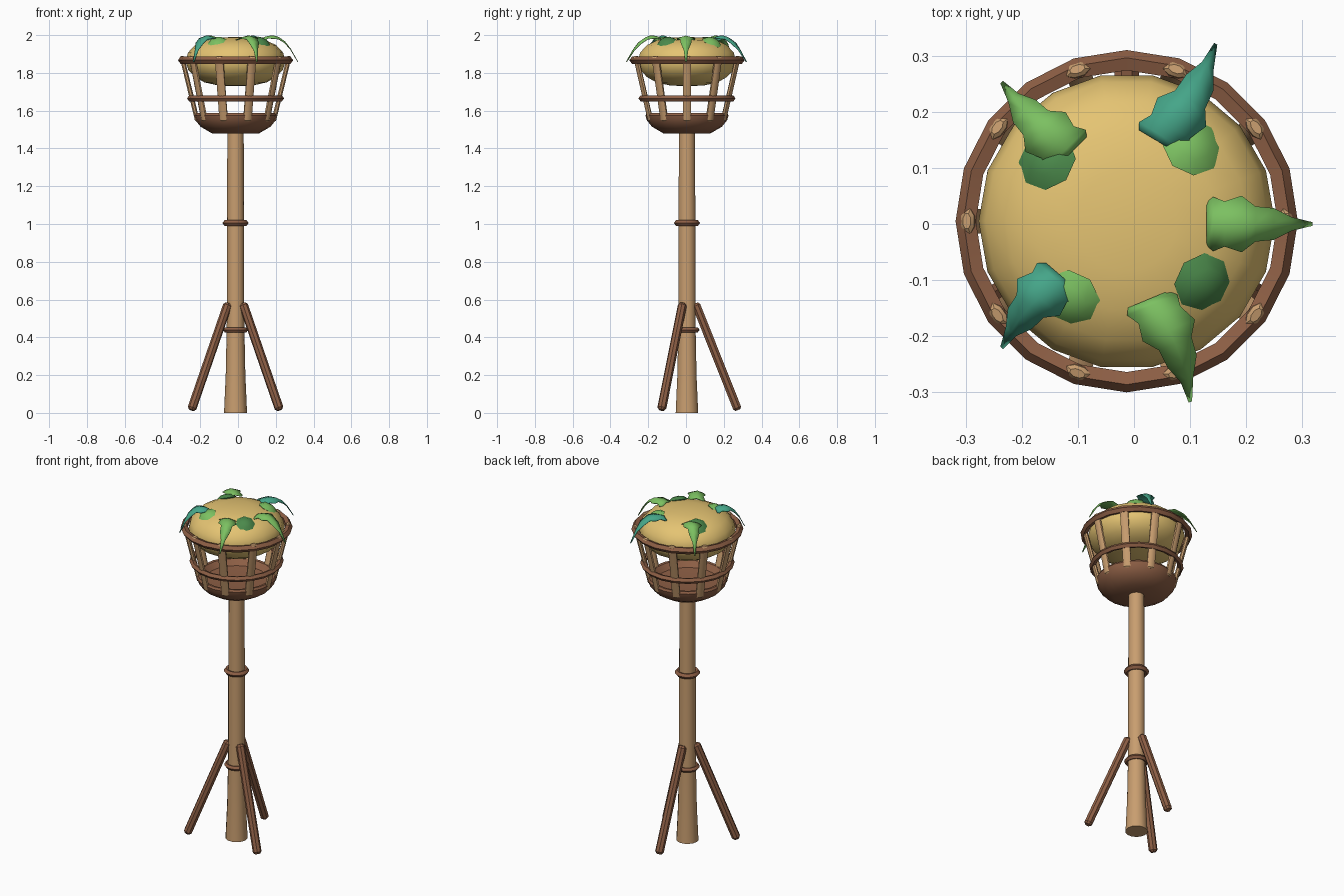
import bpy, bmesh, math
from mathutils import Vector, Matrix

if "Cube" in bpy.data.objects:
    bpy.data.objects.remove(bpy.data.objects["Cube"])

CX, CY = -0.013, 0.005   # axis of the post


def mat(name, rgb):
    m = bpy.data.materials.new(name)
    m.diffuse_color = (*rgb, 1)
    m.use_nodes = True
    m.node_tree.nodes["Principled BSDF"].inputs["Base Color"].default_value = m.diffuse_color
    return m


LIGHT_WOOD = mat("light_wood", (0.58, 0.34, 0.16))
DARK_WOOD = mat("dark_wood", (0.27, 0.115, 0.06))
YELLOW = mat("yellow", (0.78, 0.55, 0.17))
GREEN = mat("leaf_green", (0.20, 0.53, 0.12))
DARK_GREEN = mat("leaf_dark", (0.07, 0.25, 0.07))
TEAL = mat("leaf_teal", (0.06, 0.38, 0.25))


def make(name, verts, faces, material):
    me = bpy.data.meshes.new(name)
    me.from_pydata([tuple(v) for v in verts], [], faces)
    bm = bmesh.new()
    bm.from_mesh(me)
    bmesh.ops.remove_doubles(bm, verts=bm.verts, dist=1e-5)
    bmesh.ops.recalc_face_normals(bm, faces=bm.faces)
    bm.to_mesh(me)
    bm.free()
    ob = bpy.data.objects.new(name, me)
    bpy.context.collection.objects.link(ob)
    me.materials.append(material)
    return ob


def lathe(name, profile, n, material, closed=False):
    """Revolve (r, z) points around the post axis."""
    k = len(profile)
    verts = [(CX + r * math.cos(2 * math.pi * i / n), CY + r * math.sin(2 * math.pi * i / n), z)
             for i in range(n) for r, z in profile]
    faces = []
    for i in range(n):
        for j in range(k if closed else k - 1):
            a, b, j2 = i * k, (i + 1) % n * k, (j + 1) % k
            faces.append((a + j, b + j, b + j2, a + j2))
    return make(name, verts, faces, material)


def hoop(name, major, minor, z, n):
    pts = [(major + minor * math.cos(2 * math.pi * i / 5), z + minor * math.sin(2 * math.pi * i / 5))
           for i in range(5)]
    return lathe(name, pts, n, DARK_WOOD, True)


def beam(name, a, b, side, w, d, sides, material):
    """Prism from a to b with chamfered ends; w and d are the half widths."""
    a, b = Vector(a), Vector(b)
    ax = (b - a).normalized()
    s = Vector(side).normalized()
    t = ax.cross(s).normalized()
    length = (b - a).length
    ch = min(w, d) * 0.5
    verts, faces = [], []
    for h, f in ((0, .6), (ch, 1), (length - ch, 1), (length, .6)):
        for i in range(sides):
            q = 2 * math.pi * (i + .5) / sides
            verts.append(a + ax * h + s * (w * f * math.cos(q)) + t * (d * f * math.sin(q)))
    for r in range(3):
        for i in range(sides):
            j = (i + 1) % sides
            faces.append((r * sides + i, r * sides + j, (r + 1) * sides + j, (r + 1) * sides + i))
    faces += [tuple(range(sides)), tuple(range(3 * sides, 4 * sides))]
    return make(name, verts, faces, material)


# Post and its bands
lathe("post", [(0, 0), (.061, 0), (.052, .2), (.046, .5), (.046, 1.0), (.043, 1.5), (0, 1.5)],
      14, LIGHT_WOOD)
hoop("upper_post_band", .053, .016, 1.005, 16)
hoop("lower_post_band", .053, .014, .44, 16)

# Three bracing legs
for i, deg in enumerate((90, 210, 330)):
    c, s = math.cos(math.radians(deg)), math.sin(math.radians(deg))
    beam(f"brace_leg_{i}", (CX + .27 * c, CY + .27 * s, .015), (CX + .045 * c, CY + .045 * s, .58),
         (-s, c, 0), .024, .024, 8, DARK_WOOD)

# Basket bowl, hoops and slats
lathe("basket_bowl", [(0, 1.48), (.125, 1.48), (.185, 1.515), (.213, 1.55), (.22, 1.575), (.213, 1.587),
                      (.198, 1.585), (.17, 1.555), (0, 1.54)], 20, DARK_WOOD)
hoop("middle_hoop", .240, .017, 1.665, 20)
hoop("top_hoop", .285, .020, 1.867, 20)
for i in range(10):
    c, s = math.cos(math.radians(36 * i)), math.sin(math.radians(36 * i))
    beam(f"basket_slat_{i}", (CX + .202 * c, CY + .202 * s, 1.545), (CX + .285 * c, CY + .285 * s, 1.889),
         (-s, c, 0), .024, .013, 8, LIGHT_WOOD)

# Round yellow filling
lathe("round_filling", [(0, 1.73), (.09, 1.733), (.165, 1.75), (.215, 1.778), (.25, 1.815), (.264, 1.86),
                        (.252, 1.907), (.215, 1.947), (.16, 1.973), (.09, 1.987), (0, 1.99)], 18, YELLOW)

# Long drooping leaves: base, tip, sideways bend
WIDTHS = (.038, .048, .04, .05, .031, .028, .012, .003)
STEPS = (0, .06, .17, .33, .46, .63, .8, 1)
HEIGHTS = (1.984, 1.989, 1.995, 1.996, 1.988, 1.966, 1.925, 1.858)
LEAVES = [((.13, 0), (.317, 0), 0, GREEN),
          ((.042, .148), (.145, .32), -.012, TEAL),
          ((-.112, .128), (-.235, .252), .008, GREEN),
          ((-.128, -.095), (-.235, -.22), -.01, TEAL),
          ((.025, -.135), (.1, -.316), .015, GREEN)]
for i, (base, tip, bend, m) in enumerate(LEAVES):
    p, q = Vector(base), Vector(tip)
    side = Vector((p.y - q.y, q.x - p.x)).normalized()
    verts, faces = [], []
    for w, t, z in zip(WIDTHS, STEPS, HEIGHTS):
        mid = p.lerp(q, t) + side * bend * 4 * t * (1 - t)
        for k in (-1, 0, 1):
            e = mid + side * w * k
            verts.append((e.x, e.y, z - abs(k) * w * .3))
    for r in range(len(STEPS) - 1):
        for k in (0, 1):
            a = r * 3 + k
            faces.append((a, a + 1, a + 4, a + 3))
    ob = make(f"long_leaf_{i}", verts, faces, m)
    sol = ob.modifiers.new("thickness", 'SOLIDIFY')
    sol.thickness, sol.offset = .003, 0

# Small round leaves lying on the filling
for i, (x, y, m) in enumerate([(.105, .14, GREEN), (-.157, .115, DARK_GREEN),
                               (.125, -.106, DARK_GREEN), (-.115, -.135, GREEN)]):
    out = Vector((x - CX, y - CY, 0)).normalized()
    rot = Matrix.Rotation(math.radians(28), 4, Vector((0, 0, 1)).cross(out))
    place = Matrix.Translation((x, y, 1.966)) @ rot
    verts = [(0, 0, .018)]
    for r, z in ((.032, .012), (.055, -.006), (.05, -.012)):
        verts += [(r * math.cos(math.pi * k / 4), r * math.sin(math.pi * k / 4), z) for k in range(8)]
    faces = [(0, 1 + k, 1 + (k + 1) % 8) for k in range(8)]
    for r in (1, 9):
        faces += [(r + k, r + (k + 1) % 8, r + 8 + (k + 1) % 8, r + 8 + k) for k in range(8)]
    faces.append(tuple(range(17, 25)))
    make(f"round_leaf_{i}", [place @ Vector(v) for v in verts], faces, m)

# Smooth shading, keeping hard edges
bpy.ops.object.select_all(action='SELECT')
bpy.context.view_layer.objects.active = bpy.context.selected_objects[0]
bpy.ops.object.shade_smooth_by_angle(angle=math.radians(35))
